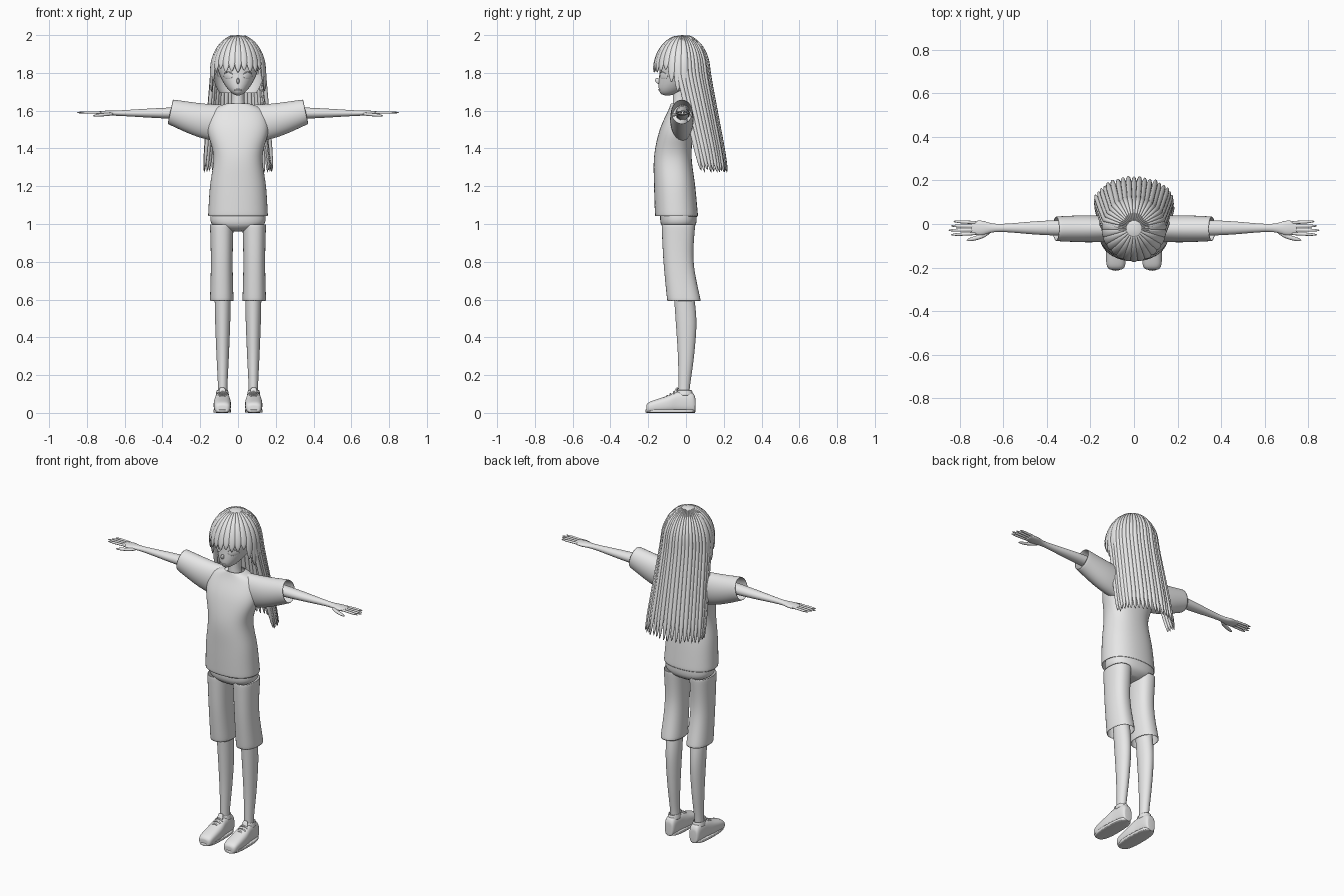
import bpy, bmesh, math, random
from mathutils import Vector

random.seed(4)
if "Cube" in bpy.data.objects:
    bpy.data.objects.remove(bpy.data.objects["Cube"])

grey = bpy.data.materials.new("light_grey")
grey.use_nodes = True
grey.diffuse_color = (.8, .8, .8, 1)
grey.node_tree.nodes["Principled BSDF"].inputs["Base Color"].default_value = grey.diffuse_color


def finish(name, bm, smooth=True, shell=0):
    """Turn a bmesh into a smooth named object."""
    bmesh.ops.recalc_face_normals(bm, faces=bm.faces)
    mesh = bpy.data.meshes.new(name)
    bm.to_mesh(mesh)
    bm.free()
    mesh.materials.append(grey)
    mesh.shade_smooth()
    obj = bpy.data.objects.new(name, mesh)
    bpy.context.collection.objects.link(obj)
    if shell:
        obj.modifiers.new("cloth_thickness", "SOLIDIFY").thickness = shell
    if smooth:
        obj.modifiers.new("smooth", "SUBSURF").levels = 1


def oval(count, power=2):
    """Points round a unit oval; a higher power makes it boxier."""
    for i in range(count):
        angle = math.tau * i / count
        yield [math.copysign(abs(v) ** (2 / power), v) for v in (math.cos(angle), math.sin(angle))]


def skin(bm, rings, closed=True):
    """Join successive rings of points with quads."""
    loops = [[bm.verts.new(point) for point in ring] for ring in rings]
    for low, high in zip(loops, loops[1:]):
        for i in range(len(low)):
            bm.faces.new((low[i - 1], low[i], high[i], high[i - 1]))
    if closed:
        bm.faces.new(loops[0])
        bm.faces.new(loops[-1])


def spline(rows, steps=4):
    """Pass a smooth curve through every column of a short table."""
    points = [Vector(row if len(row) == 4 else (*row, 0)) for row in rows]
    padded = [points[0], *points, points[-1]]
    for a, b, c, d in zip(padded, padded[1:], padded[2:], padded[3:]):
        for step in range(steps):
            t = step / steps
            yield b + (c - a) * t / 2 + (a * 2 - b * 5 + c * 4 - d) * t * t / 2 \
                + (b * 3 - a - c * 3 + d) * t ** 3 / 2
    yield points[-1]


def loft(name, axis, centre, rows, side=1, closed=True, power=2, shell=0, tilt=0, grounded=False):
    """Each row: position on the axis, radius across, radius deep, optional deep shift."""
    rings = []
    for place, wide, deep, shift in spline(rows):
        middle = deep if grounded else centre[1] + shift
        ring = []
        for u, v in oval(24, power):
            across, depth, along = centre[0] + wide * u, middle + deep * v, place + tilt * deep * v
            x, y, z = {"x": (along, across, depth), "y": (across, along, depth),
                       "z": (across, depth, along)}[axis]
            ring.append((x * side, y, z))
        rings.append(ring)
    bm = bmesh.new()
    skin(bm, rings, closed)
    finish(name, bm, shell=shell)


def strand(bm, path, widths, depth, outward, tip):
    """A flat lock along a path, narrowing on its last ring."""
    last = len(path) - 1
    rings = []
    for i, point in enumerate(path):
        along = path[min(i + 1, last)] - path[max(i - 1, 0)]
        across = along.cross(outward).normalized()
        out = across.cross(along).normalized()
        scale = tip if i == last else 1
        rings.append([point + (across * widths[i] * u + out * depth * v) * scale for u, v in oval(8)])
    skin(bm, rings)


def ball(name, warp, cut=None):
    """A unit sphere reshaped by a rule, with some points removed by another."""
    bm = bmesh.new()
    bmesh.ops.create_uvsphere(bm, u_segments=32, v_segments=20, radius=1)
    for vert in bm.verts:
        vert.co = warp(*vert.co)
    if cut:
        bmesh.ops.delete(bm, geom=[v for v in bm.verts if cut(v.co)], context="VERTS")
    finish(name, bm, smooth=False)


def face_depth(x, z):
    """Depth of the face surface, matching the head's rule."""
    drop = (1.83 - z) / .15
    across = x / (.11 - .033 * drop)
    return -.02 - .12 * math.sqrt(1 - drop ** 2 - across ** 2) - .08 * drop ** 2


def head_shape(x, y, z):
    drop = max(0, -z)
    return Vector((x * (.11 - .033 * drop), y * .12 - .02 - .08 * drop ** 2, 1.83 + z * .15))


# Head, neck, nose and mouth
ball("head", head_shape)
loft("neck", "z", (0, -.03), [(1.58, .05, .045), (1.65, .035, .04), (1.74, .035, .04)])
ball("nose", lambda x, y, z: Vector((x * .008, y * .015 - .148 - z * .004, 1.757 + z * .015)))
ball("mouth", lambda x, y, z: Vector((x * .02, face_depth(x * .02, 1.71) + y * .004, 1.71 + z * .004)))

# Shirt body and hips of the shorts
loft("shirt", "z", (0, -.05), [
    (1.04, .16, .115), (1.2, .15, .11, -.01), (1.36, .13, .1, -.02), (1.5, .165, .09),
    (1.6, .14, .065, .02), (1.64, .055, .05, .02)], closed=False, power=2.3, shell=.004)
loft("shorts_hips", "z", (0, -.04), [(1.1, .14, .095), (1, .143, .095), (.96, .05, .05)], power=2.4)

for side, label in ((1, "left_"), (-1, "right_")):
    # Eye and upper lash
    def eye_shape(x, y, z):
        across, height = .052 + x * .024, 1.785 + z * .018
        return Vector((side * across, face_depth(across, height) + y * .004, height))

    ball(label + "eye", eye_shape)
    bm = bmesh.new()
    lash = [eye_shape(math.cos(a), -1, math.sin(a) + .1) for a in (math.pi * i / 8 for i in range(1, 8))]
    strand(bm, lash, [.003] * len(lash), .003, Vector((0, -1, 0)), tip=.5)
    finish(label + "lash", bm)

    # Sleeve and arm
    loft(label + "sleeve", "x", (-.022, 1.55), [
        (.06, .055, .1, -.02), (.2, .063, .088), (.36, .057, .065, .045)],
        side, closed=False, shell=.004, tilt=-.22)
    loft(label + "arm", "x", (-.018, 1.587), [
        (.1, .04, .04), (.4, .034, .028), (.62, .018, .015), (.7, .034, .013), (.75, .028, .008)], side)

    # Fingers and thumb
    bm = bmesh.new()
    for finger in range(4):
        root = Vector((.72, .006 - finger * .0165, 1.59))
        reach = Vector((.135 - .012 * abs(finger - 2), .006 - finger * .004, 0))
        path = [root + reach * i / 4 for i in range(5)]
        path = [Vector((side * p.x, p.y, p.z)) for p in path]
        strand(bm, path, [.008] * 5, .007, Vector((0, 0, 1)), tip=.4)
    path = [Vector((side * (.66 + .11 * f), -.03 - .045 * math.sqrt(f), 1.583 - .01 * f))
            for f in (i / 4 for i in range(5))]
    strand(bm, path, [.011] * 5, .009, Vector((0, 0, 1)), tip=.4)
    finish(label + "fingers", bm)

    # Shorts leg and bare leg
    loft(label + "shorts_leg", "z", (.086, -.03), [
        (1, .063, .09, -.01), (.8, .058, .08, -.01), (.59, .063, .09, .02)],
        side, closed=False, power=2.3, shell=.004)
    loft(label + "leg", "z", (.081, 0), [
        (.7, .044, .05, -.02), (.5, .041, .056), (.3, .033, .043), (.13, .025, .03, -.01),
        (.05, .028, .03, -.01)], side)

    # Shoe upper, sole, collar, tongue and laces
    loft(label + "shoe", "y", (.083, 0), [
        (-.21, .025, .02), (-.19, .043, .03), (-.1, .046, .045), (-.04, .039, .057),
        (.03, .034, .055), (.05, .024, .04)], side, power=2.7, grounded=True)
    loft(label + "sole", "z", (.084, -.083), [(0, .047, .133), (.02, .047, .133)], side, power=2.8)
    loft(label + "shoe_collar", "z", (.083, -.007), [
        (.09, .036, .046), (.12, .03, .038), (.11, .026, .03)], side)
    loft(label + "shoe_tongue", "z", (.083, -.045), [(.08, .022, .014, -.02), (.135, .015, .006)], side)
    bm = bmesh.new()
    for lace in range(3):
        path = [Vector((side * (.083 + .027 * f), .018 * lace - .1, .092 + .01 * lace - .014 * f * f))
                for f in (i / 3 - 1 for i in range(7))]
        strand(bm, path, [.005] * 7, .004, Vector((0, 0, 1)), tip=1)
    finish(label + "laces", bm)


def dome(z):
    """How far the rounded crown has spread out at a height."""
    return math.sqrt(1 - (max(0, z - 1.81) / .185) ** 2)


# Hair cap with the face left open
ball("hair_cap", lambda x, y, z: Vector((x * .136, y * .138 - .02, 1.82 + z * .18)),
     cut=lambda p: p.z < 1.68 or (p.z < 1.87 and p.y < -.035))

# Long back hair, drifting back and widening below the crown
bm = bmesh.new()
locks, rings = 25, 15
for lock in range(locks):
    angle = math.radians(196 * lock / (locks - 1) - 98)
    outward = Vector((math.sin(angle), math.cos(angle), .05))
    length = .71 + random.uniform(0, .015)
    swell = random.uniform(.97, 1.02)
    path, widths = [], []
    for ring in range(rings):
        z = 1.99 - length * (ring / (rings - 1)) ** 2
        fall = max(0, 1.8 - z) / .53
        wide, deep = (.14 + .045 * fall) * dome(z) * swell, (.14 - .02 * fall) * dome(z) * swell
        path.append(Vector((wide * outward.x, .12 * fall - .02 + deep * outward.y, z)))
        widths.append((wide + deep) * 1.2 / locks)
    strand(bm, path, widths, .011, outward, tip=.4)
finish("back_hair", bm)

# Fringe and longer side locks
bm = bmesh.new()
for lock in range(-7, 8):
    angle = math.radians(lock * 13.5)
    outward = Vector((math.sin(angle), -math.cos(angle), .2))
    tip_height = 1.81 - .055 * max(0, abs(lock) - 4) + random.uniform(-.015, .01)
    path, widths = [], []
    for ring in range(rings):
        z = 1.99 - (1.99 - tip_height) * (ring / (rings - 1)) ** 1.5
        path.append(Vector((.142 * outward.x, .148 * outward.y, 0)) * dome(z) + Vector((0, -.02, z)))
        widths.append(.023 * dome(z) * min(1, .1 + (rings - ring) / 4))
    strand(bm, path, widths, .008, outward, tip=.2)
finish("fringe", bm)
